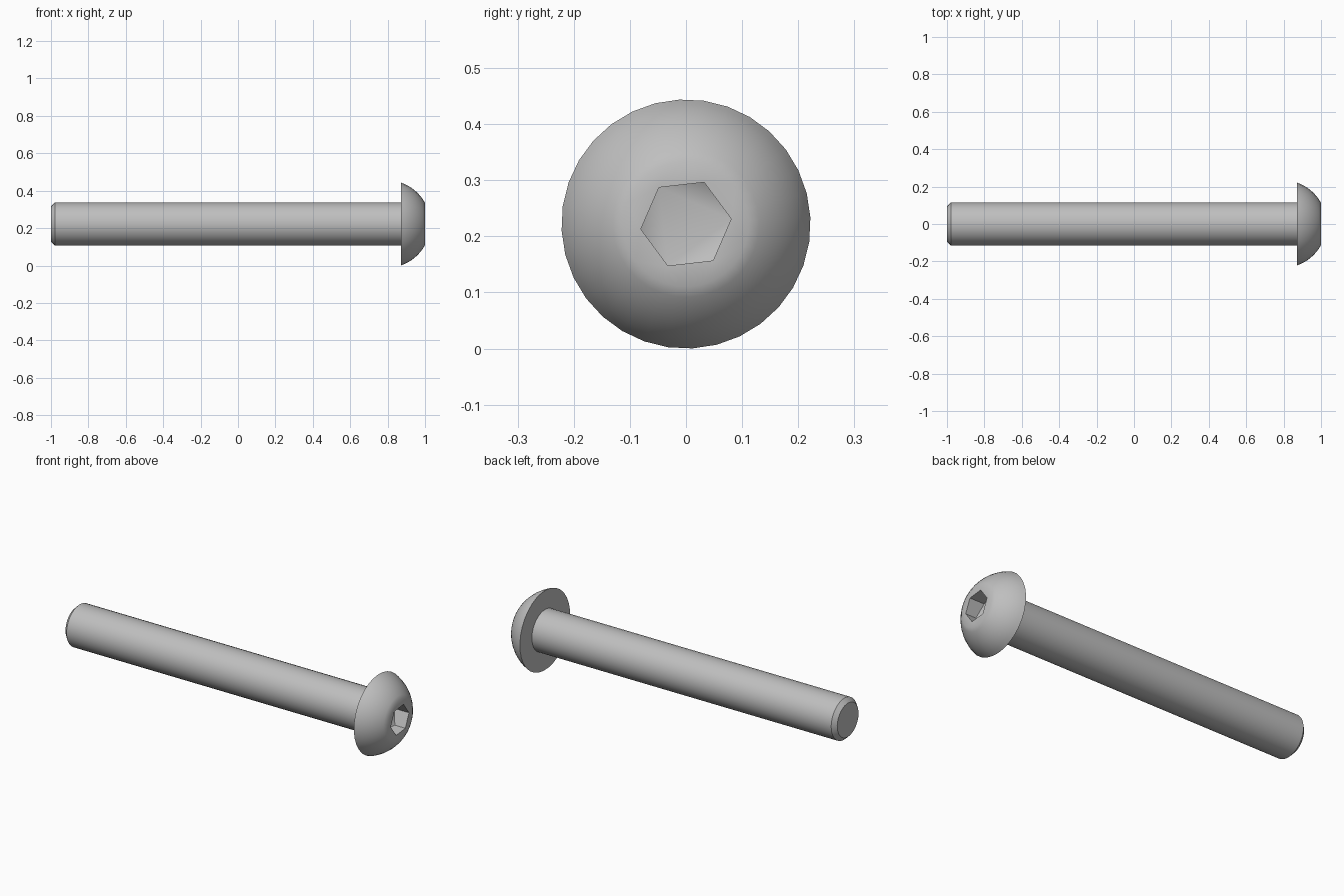
import bpy
import bmesh
from math import sin, cos, radians, asin

old = bpy.data.objects.get("Cube")
if old:
    bpy.data.objects.remove(old)

SIDES = 32
HEAD_R, SHAFT_R, FLAT_R = 0.222, 0.116, 0.112
SEAT_X = 0.871          # where the head meets the shaft
AXIS_Z = HEAD_R

steel = bpy.data.materials.new("grey steel")
steel.use_nodes = True
colour = (0.52, 0.52, 0.52, 1)
steel.diffuse_color = colour
steel.node_tree.nodes["Principled BSDF"].inputs["Base Color"].default_value = colour


def ring(bm, x, r, sides=SIDES, turn=3.0):
    """Circle of vertices around the bolt axis."""
    angles = [radians(turn + 360 * i / sides) for i in range(sides)]
    return [bm.verts.new((x, r * cos(a), AXIS_Z + r * sin(a))) for a in angles]


def skin(bm, a, b):
    """Quads between two rings of equal count."""
    n = len(a)
    for i in range(n):
        j = (i + 1) % n
        bm.faces.new((a[i], a[j], b[j], b[i]))


def lathe(bm, profile):
    rings = [ring(bm, x, r) for x, r in profile]
    for a, b in zip(rings, rings[1:]):
        skin(bm, a, b)
    return rings


def finish(bm, name):
    bmesh.ops.recalc_face_normals(bm, faces=bm.faces)
    mesh = bpy.data.meshes.new(name)
    bm.to_mesh(mesh)
    bm.free()
    mesh.materials.append(steel)
    obj = bpy.data.objects.new(name, mesh)
    bpy.context.collection.objects.link(obj)
    bpy.ops.object.select_all(action='DESELECT')
    obj.select_set(True)
    bpy.context.view_layer.objects.active = obj
    bpy.ops.object.shade_smooth_by_angle(angle=radians(36))


# Shaft with a chamfered tip, open where it meets the head
bm = bmesh.new()
rings = lathe(bm, [(-1, 0.094), (-0.978, SHAFT_R), (SEAT_X, SHAFT_R)])
bm.faces.new(rings[0])
finish(bm, "shaft")

# Domed head: flat underside, then a spherical arc up to the flat face
bm = bmesh.new()
centre_x, dome_r = 0.794, 0.235
start, end = asin(HEAD_R / dome_r), asin(FLAT_R / dome_r)
profile = [(SEAT_X, SHAFT_R), (SEAT_X, HEAD_R)]
STEPS = 8
for i in range(1, STEPS):
    a = start + (end - start) * i / STEPS
    profile.append((centre_x + dome_r * cos(a), dome_r * sin(a)))
profile.append((1, FLAT_R))
rim = lathe(bm, profile)[-1]

# Hexagonal socket: walls, and a floor whose alternate corners are raised
mouth = ring(bm, 1, 0.081, 6, 6.5)
floor = ring(bm, 0.91, 0.081, 6, 6.5)
for v in floor[1::2]:
    v.co.x += 0.025
skin(bm, mouth, floor)
bm.faces.new(floor[::2])
for i in range(0, 6, 2):
    bm.faces.new((floor[i], floor[i + 1], floor[(i + 2) % 6]))

# Flat face between the dome and the socket
edges = [bm.edges.get((loop[i - 1], loop[i])) or bm.edges.new((loop[i - 1], loop[i]))
         for loop in (rim, mouth) for i in range(len(loop))]
bmesh.ops.triangle_fill(bm, edges=edges, use_beauty=True, normal=(1, 0, 0))
finish(bm, "head")
